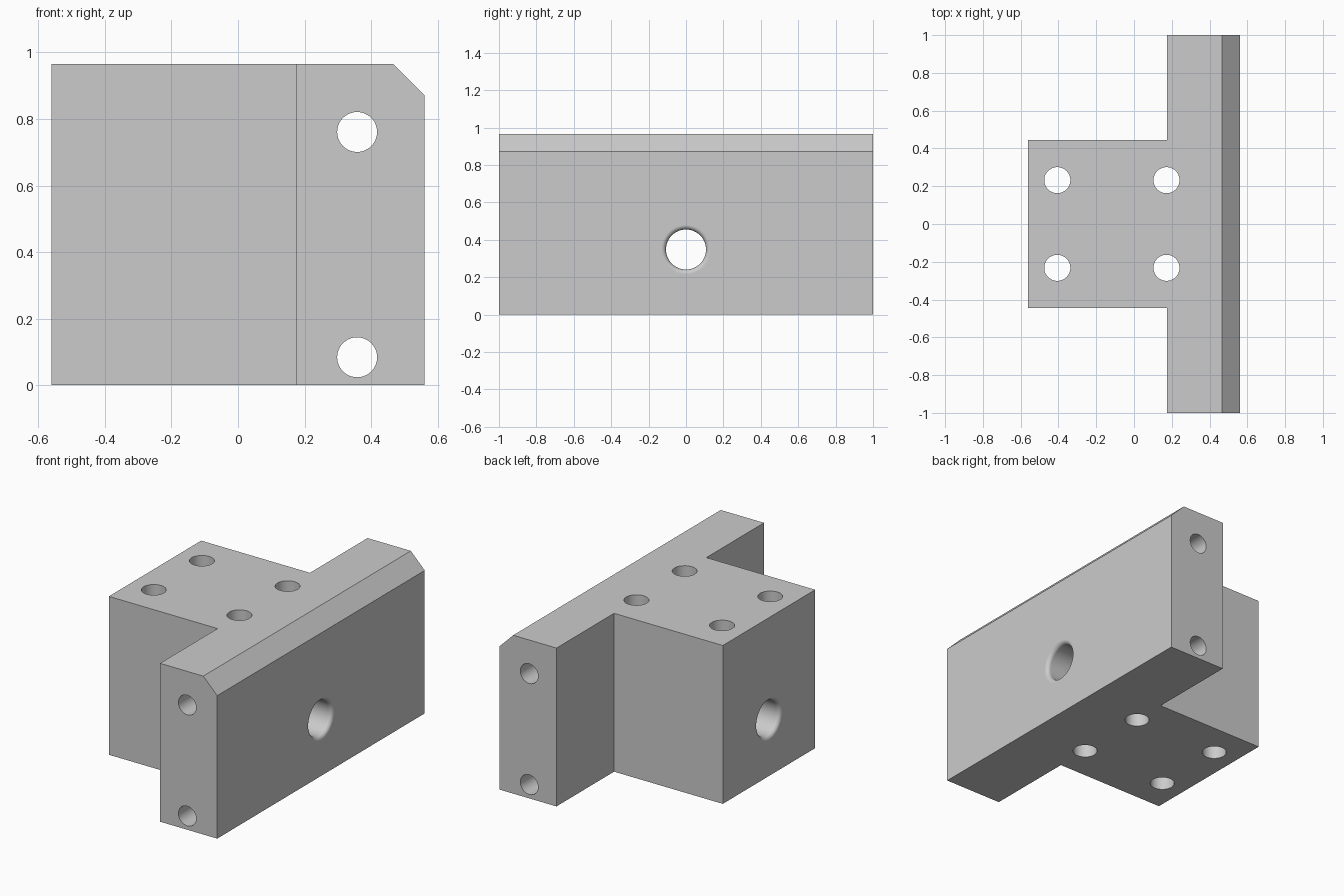
import bpy, bmesh, math
from mathutils import Matrix, Vector

if "Cube" in bpy.data.objects:
    bpy.data.objects.remove(bpy.data.objects["Cube"], do_unlink=True)

HEIGHT, HALF_X, CHAMFER = 0.966, 0.56, 0.094

# Material
grey = bpy.data.materials.new("plain grey")
grey.use_nodes = True
grey.diffuse_color = (0.6, 0.6, 0.6, 1)
grey.node_tree.nodes["Principled BSDF"].inputs["Base Color"].default_value = (0.6, 0.6, 0.6, 1)


def make_object(name, bm):
    bmesh.ops.recalc_face_normals(bm, faces=bm.faces)
    mesh = bpy.data.meshes.new(name)
    bm.to_mesh(mesh)
    bm.free()
    mesh.materials.append(grey)
    obj = bpy.data.objects.new(name, mesh)
    bpy.context.collection.objects.link(obj)
    return obj


def add_drill(bm, profile, axis, centre, sides=48):
    """Closed lathe solid: (radius, distance along axis) rings about an axis."""
    turn = Vector((0, 0, 1)).rotation_difference(Vector(axis)).to_matrix().to_4x4()
    place = Matrix.Translation(centre) @ turn
    rings = []
    for r, h in profile:
        angles = [math.tau * i / sides for i in range(sides)]
        rings.append([bm.verts.new(place @ Vector((r * math.cos(a), r * math.sin(a), h)))
                      for a in angles])
    for low, high in zip(rings, rings[1:]):
        for i in range(sides):
            j = (i + 1) % sides
            bm.faces.new((low[i], low[j], high[j], high[i]))
    bm.faces.new(rings[0][::-1])
    bm.faces.new(rings[-1])


# Body: T-shaped plan extruded upwards, long top edge chamfered
half_plan = [(HALF_X, 1), (0.174, 1), (0.174, 0.445), (-HALF_X, 0.445)]
plan = half_plan + [(x, -y) for x, y in reversed(half_plan)]
bm = bmesh.new()
base = bm.faces.new([bm.verts.new((x, y, 0)) for x, y in plan])
top = bmesh.ops.extrude_face_region(bm, geom=[base])["geom"]
bmesh.ops.translate(bm, vec=(0, 0, HEIGHT),
                    verts=[v for v in top if isinstance(v, bmesh.types.BMVert)])
bmesh.ops.recalc_face_normals(bm, faces=bm.faces)
edge = [e for e in bm.edges
        if all(v.co.z > HEIGHT - 0.01 and v.co.x > HALF_X - 0.01 for v in e.verts)]
bmesh.ops.bevel(bm, geom=edge, offset=CHAMFER, segments=1, affect='EDGES')
body = make_object("mounting_block", bm)

# Drills: four upright holes, two lengthwise holes, one wide cross hole
bm = bmesh.new()
for x in (-0.406, 0.172):
    for y in (-0.232, 0.232):
        add_drill(bm, [(0.069, -0.1), (0.069, 1.1)], (0, 0, 1), (x, y, 0))
for z in (0.084, 0.761):
    add_drill(bm, [(0.06, -1.1), (0.06, 1.1)], (0, 1, 0), (0.358, 0, z))

# Cross hole has rounded mouths at both ends
bore, fillet, steps = 0.107, 0.025, 6
mouth = [(bore + fillet * (1 - math.cos(t)), HALF_X - fillet * (1 - math.sin(t)))
         for t in (math.pi / 2 * i / steps for i in range(steps + 1))]
mouth.append((bore + fillet, HALF_X + 0.1))
add_drill(bm, [(r, -h) for r, h in reversed(mouth)] + mouth, (1, 0, 0), (0, 0, 0.348))
drills = make_object("hole_cutter", bm)
drills.hide_render = True

# Cut the holes and shade
bpy.context.view_layer.objects.active = body
body.select_set(True)
cut = body.modifiers.new("holes", 'BOOLEAN')
cut.operation, cut.solver, cut.object = 'DIFFERENCE', 'EXACT', drills
bpy.ops.object.modifier_apply(modifier=cut.name)
bpy.data.objects.remove(drills, do_unlink=True)
bpy.ops.object.shade_smooth_by_angle(angle=math.radians(30))
normals = body.modifiers.new("flat_face_normals", 'WEIGHTED_NORMAL')
normals.keep_sharp = True
normals.weight = 100
